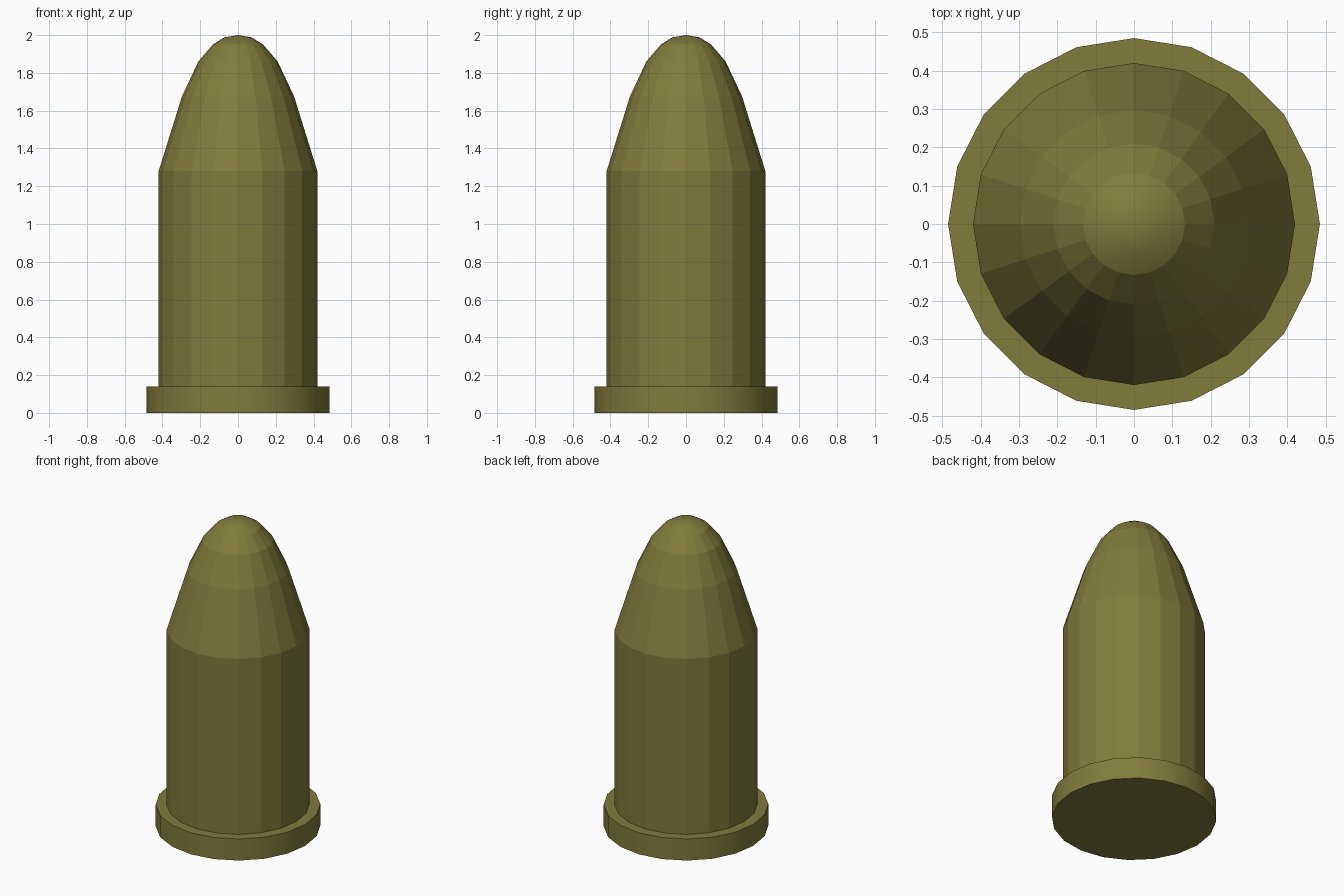
import bpy, bmesh
from math import cos, sin, tau

if "Cube" in bpy.data.objects:
    bpy.data.objects.remove(bpy.data.objects["Cube"])

SIDES = 20

olive = bpy.data.materials.new("olive_metal")
olive.diffuse_color = (0.22, 0.20, 0.045, 1)
olive.use_nodes = True
olive.node_tree.nodes["Principled BSDF"].inputs["Base Color"].default_value = olive.diffuse_color


def lathe(name, profile, smooth_bands=()):
    """Revolve (radius, z) points; radius 0 makes a pole."""
    bm = bmesh.new()
    rings = []
    for r, z in profile:
        n = SIDES if r > 0 else 1
        rings.append([bm.verts.new((r * cos(tau * i / SIDES), r * sin(tau * i / SIDES), z))
                      for i in range(n)])
    for band, (a, b) in enumerate(zip(rings, rings[1:])):
        for i in range(SIDES):
            j = (i + 1) % SIDES
            if len(b) == 1:
                f = bm.faces.new((a[i], a[j], b[0]))
            else:
                f = bm.faces.new((a[i], a[j], b[j], b[i]))
            f.smooth = band in smooth_bands
    # flat cap under the first ring
    bm.faces.new(rings[0][::-1])
    # keep the borders of smooth bands crisp
    for e in bm.edges:
        if any(f.smooth != e.link_faces[0].smooth for f in e.link_faces):
            e.smooth = False
    bm.normal_update()
    mesh = bpy.data.meshes.new(name)
    bm.to_mesh(mesh)
    bm.free()
    mesh.materials.append(olive)
    obj = bpy.data.objects.new(name, mesh)
    bpy.context.collection.objects.link(obj)
    return obj


# Wide base flange with a flat top
rim = 0.485
flange = lathe("base_flange", [(rim, 0), (rim, 0.14), (0.42, 0.14), (0, 0.14)], smooth_bands=(0,))

# Straight casing and tapered nose with rounded tip
lathe("casing_and_nose",
      [(0.42, 0.14), (0.42, 1.28), (0.297, 1.675), (0.21, 1.86),
       (0.133, 1.95), (0.072, 1.988), (0, 2.0)],
      smooth_bands=(4, 5))
